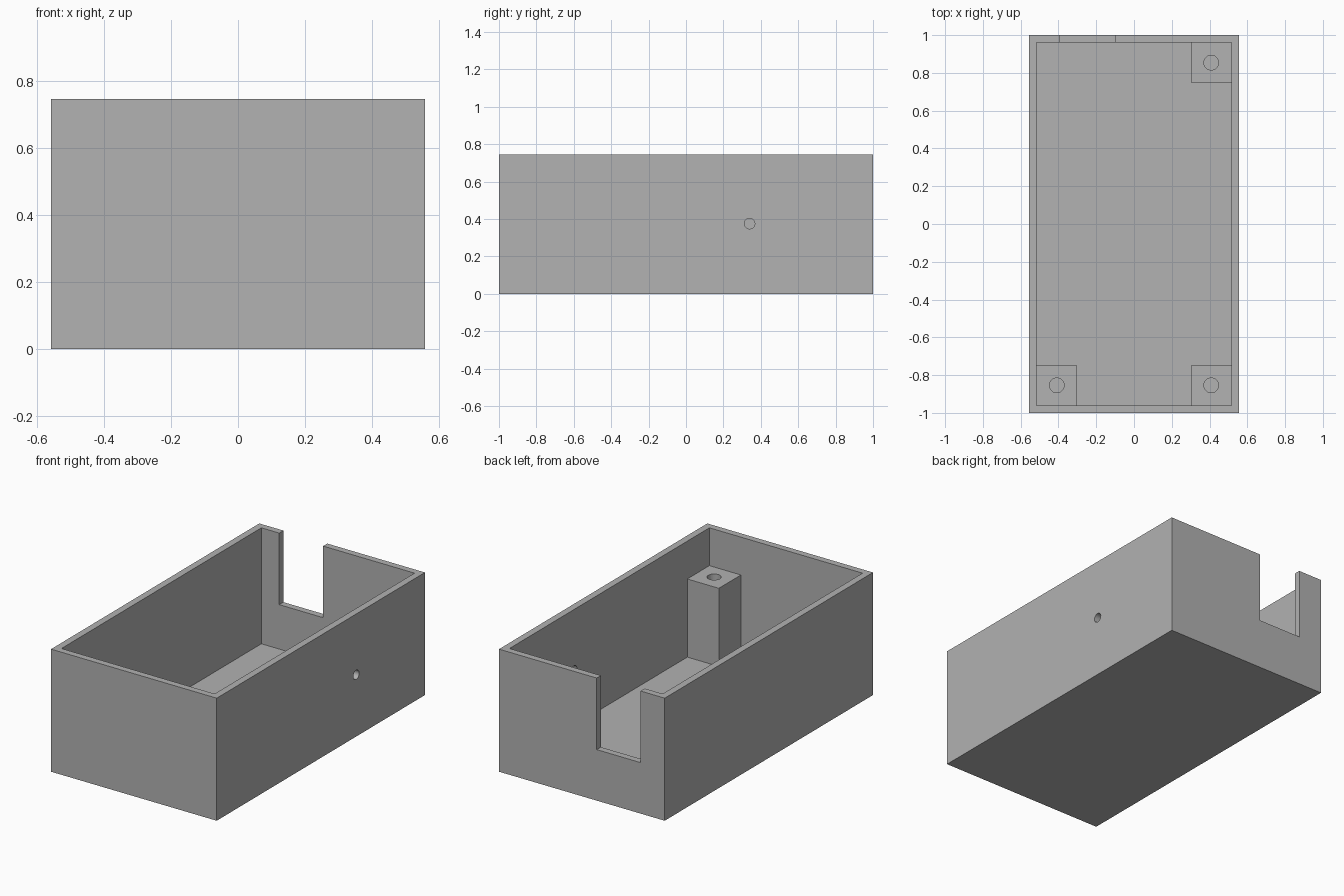
import bpy
from mathutils import Vector, Matrix

if "Cube" in bpy.data.objects:
    bpy.data.objects.remove(bpy.data.objects["Cube"], do_unlink=True)

X, Y, TOP = 0.557, 1.0, 0.745      # outer half sizes and height
IX, IY, FLOOR = 0.515, 0.96, 0.04  # inner half sizes and floor thickness
POST, POST_TOP = 0.212, 0.515

grey = bpy.data.materials.new("plain grey")
grey.use_nodes = True
colour = (0.445, 0.445, 0.445, 1)
grey.diffuse_color = colour
grey.node_tree.nodes["Principled BSDF"].inputs["Base Color"].default_value = colour


def box(name, low, high):
    low, high = Vector(low), Vector(high)
    bpy.ops.mesh.primitive_cube_add(size=1)
    ob = bpy.context.object
    ob.name = name
    ob.data.transform(Matrix.Translation((low + high) / 2) @ Matrix.Diagonal((high - low).to_4d()))
    ob.data.materials.append(grey)
    return ob


def cylinder(name, radius, depth, centre, turn=0):
    bpy.ops.mesh.primitive_cylinder_add(vertices=32, radius=radius, depth=depth)
    ob = bpy.context.object
    ob.name = name
    ob.data.transform(Matrix.Translation(centre) @ Matrix.Rotation(turn, 4, 'Y'))
    ob.data.materials.append(grey)
    return ob


def cut(target, cutter):
    mod = target.modifiers.new(cutter.name, 'BOOLEAN')
    mod.operation = 'DIFFERENCE'
    mod.solver = 'EXACT'
    mod.object = cutter
    cutter.hide_render = True
    cutter.hide_set(True)


def smooth(ob):
    bpy.ops.object.select_all(action='DESELECT')
    ob.select_set(True)
    bpy.context.view_layer.objects.active = ob
    bpy.ops.object.shade_smooth_by_angle()


# Open case with a notch in the back wall and a cable hole in one side
case = box("case", (-X, -Y, 0), (X, Y, TOP))
cut(case, box("cavity_cutter", (-IX, -IY, FLOOR), (IX, IY, TOP + 0.1)))
cut(case, box("notch_cutter", (-0.395, IY - 0.03, 0.31), (-0.1, Y + 0.1, TOP + 0.1)))
cut(case, cylinder("side_hole_cutter", 0.028, 0.2, (X, 0.34, 0.375), 1.5708))
smooth(case)

# Screw posts in three inner corners
for name, sx, sy in (("front_left", 1, -1), ("front_right", -1, -1), ("back_left", 1, 1)):
    cx, cy = sx * (IX - POST / 2), sy * (IY - POST / 2)
    h = POST / 2
    post = box(name + "_post", (cx - h, cy - h, FLOOR), (cx + h, cy + h, POST_TOP))
    cut(post, cylinder(name + "_screw_cutter", 0.039, 0.6, (cx, cy, POST_TOP)))
    smooth(post)
